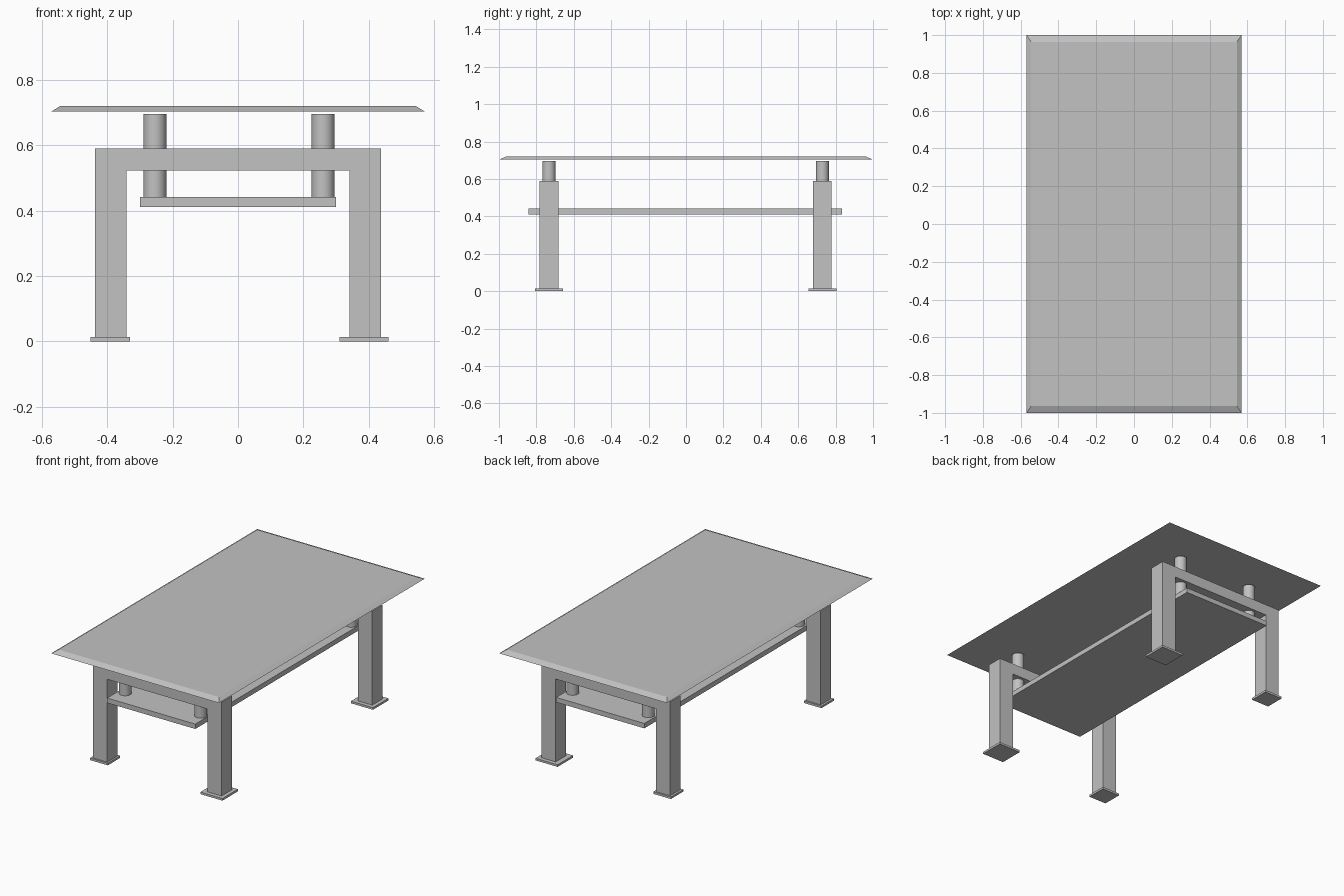
import bpy, bmesh, math
from mathutils import Vector

old = bpy.data.objects.get("Cube")
if old:
    bpy.data.objects.remove(old, do_unlink=True)

GREY = (0.54, 0.54, 0.54, 1)
mat = bpy.data.materials.new("plain grey")
mat.use_nodes = True
mat.diffuse_color = GREY
mat.node_tree.nodes["Principled BSDF"].inputs["Base Color"].default_value = GREY


def finish(name, bm):
    bmesh.ops.recalc_face_normals(bm, faces=bm.faces)
    mesh = bpy.data.meshes.new(name)
    bm.to_mesh(mesh)
    bm.free()
    mesh.materials.append(mat)
    obj = bpy.data.objects.new(name, mesh)
    bpy.context.collection.objects.link(obj)
    return obj


def box(name, low, high, top_inset=0):
    """Box between two corners; top_inset narrows the top face."""
    low, high = Vector(low), Vector(high)
    bm = bmesh.new()
    bmesh.ops.create_cube(bm, size=1)
    for v in bm.verts:
        upper = v.co.z > 0
        v.co = (low + high) / 2 + v.co * (high - low)
        if upper and top_inset:
            v.co.x -= math.copysign(top_inset, v.co.x)
            v.co.y -= math.copysign(top_inset * 1.4, v.co.y)
    return finish(name, bm)


def leg_frame(name, y, depth=0.1):
    """Upside-down U profile extruded along y."""
    outer, inner, top, under, bottom = 0.437, 0.341, 0.59, 0.522, 0.012
    half = [(outer, top), (outer, bottom), (inner, bottom), (inner, under)]
    profile = half + [(-x, z) for x, z in reversed(half)]
    bm = bmesh.new()
    face = bm.faces.new([bm.verts.new((x, y - depth / 2, z)) for x, z in profile])
    new = bmesh.ops.extrude_face_region(bm, geom=[face])["geom"]
    bmesh.ops.translate(bm, vec=(0, depth, 0),
                        verts=[v for v in new if isinstance(v, bmesh.types.BMVert)])
    return finish(name, bm)


def post(name, x, y, low=0.44, high=0.695):
    bpy.ops.mesh.primitive_cylinder_add(vertices=32, radius=0.035, depth=high - low,
                                        location=(x, y, (low + high) / 2))
    obj = bpy.context.object
    obj.name = name
    obj.data.materials.append(mat)
    bpy.ops.object.shade_smooth_by_angle()


# Bevelled top and lower shelf
box("table_top", (-0.57, -1, 0.703), (0.57, 1, 0.719), top_inset=0.026)
box("lower_shelf", (-0.3, -0.843, 0.411), (0.3, 0.833, 0.441))

# End frames, each with two posts and two feet
for end, y in (("front", -0.733), ("back", 0.729)):
    leg_frame(end + "_leg_frame", y)
    for side, x, foot_x, half in (("right", -0.254, -0.39, 0.06),
                                  ("left", 0.26, 0.385, 0.075)):
        post(f"{end}_{side}_post", x, y)
        box(f"{end}_{side}_foot", (foot_x - half, y - half, 0),
            (foot_x + half, y + half, 0.013))
